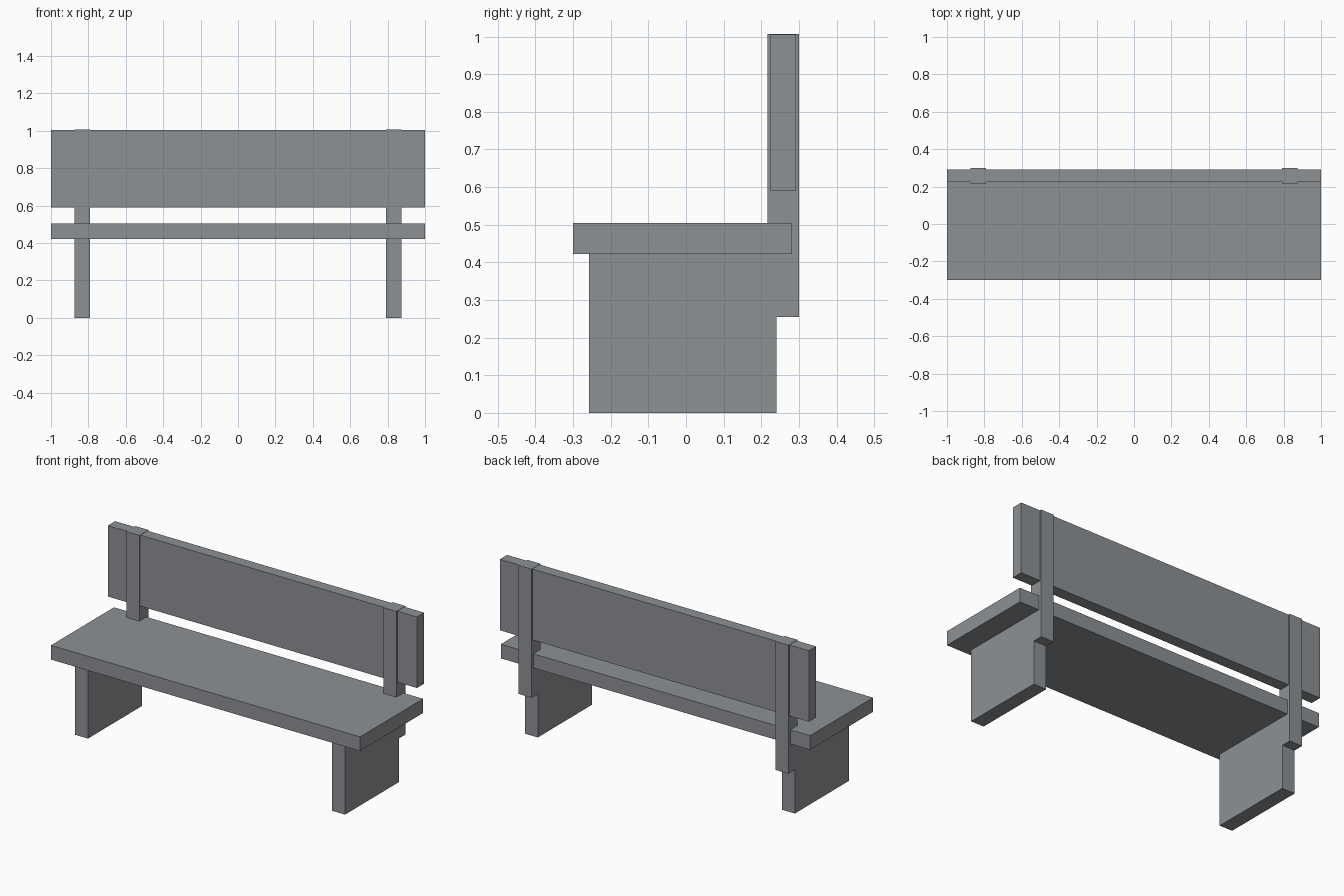
import bpy

default = bpy.data.objects.get("Cube")
if default:
    bpy.data.objects.remove(default, do_unlink=True)

# Single grey finish for the whole bench
grey = bpy.data.materials.new("plain_grey")
grey.use_nodes = True
colour = (0.27, 0.285, 0.30, 1)
grey.diffuse_color = colour
grey.node_tree.nodes["Principled BSDF"].inputs["Base Color"].default_value = colour


def box(name, x, y, z):
    """Make a box from its (low, high) range on each axis."""
    spans = (x, y, z)
    bpy.ops.mesh.primitive_cube_add(size=1)
    obj = bpy.context.object
    obj.name = name
    for v in obj.data.vertices:
        v.co = [lo if c < 0 else hi for c, (lo, hi) in zip(v.co, spans)]
    obj.data.materials.append(grey)
    return obj


# Long boards
box("seat", (-1, 1), (-0.3, 0.282), (0.422, 0.505))
box("backrest", (-1, 1), (0.225, 0.292), (0.59, 1.005))

# Panel legs, and the posts that carry the backrest
for side, x in (("left", (0.79, 0.873)), ("right", (-0.873, -0.79))):
    box(side + "_leg", x, (-0.258, 0.241), (0, 0.422))
    box(side + "_back_post", x, (0.217, 0.3), (0.255, 1.007))
